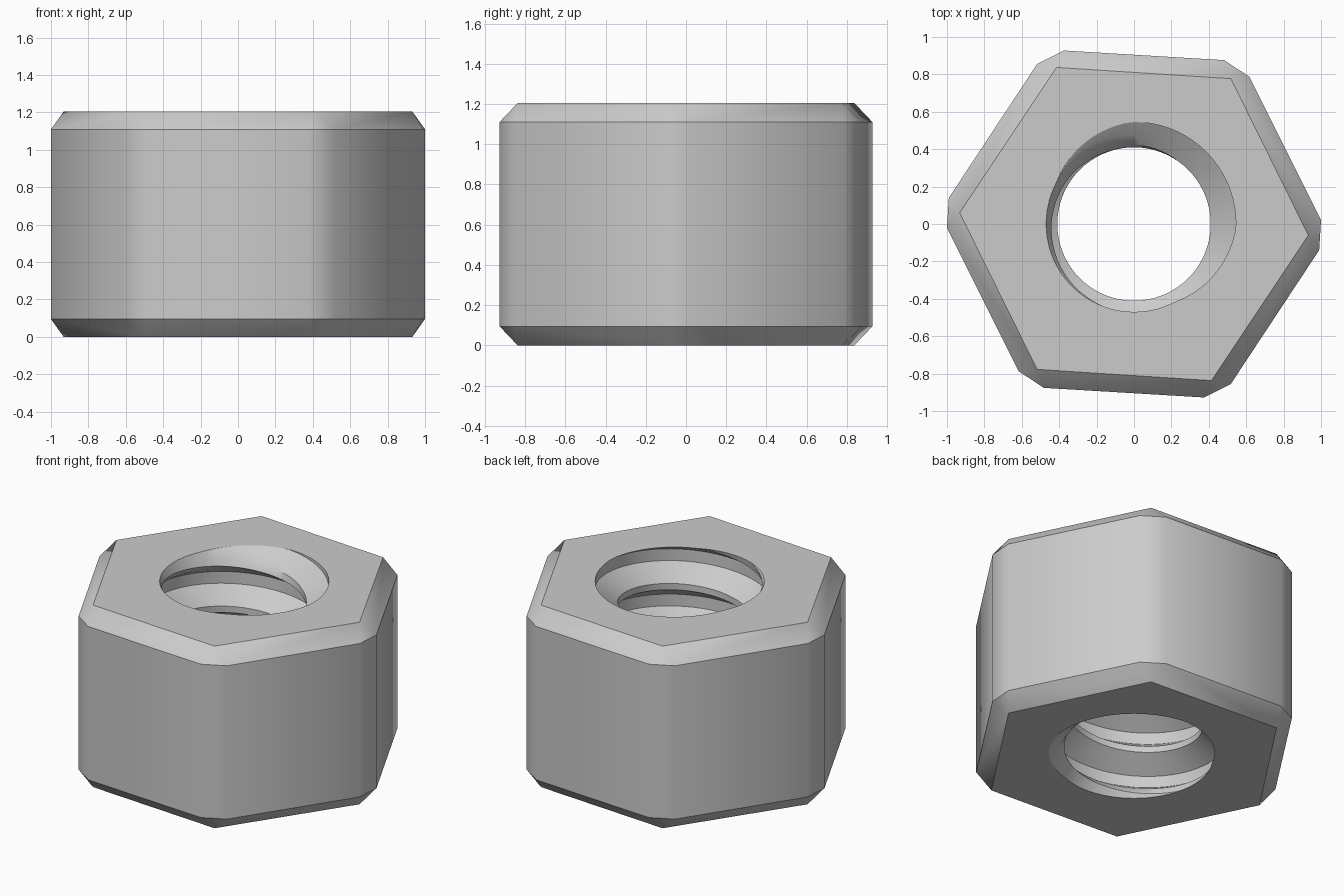
import bpy
import bmesh
from math import cos, sin, tau, radians

if "Cube" in bpy.data.objects:
    bpy.data.objects.remove(bpy.data.objects["Cube"], do_unlink=True)

HEIGHT, CHAMFER = 1.205, 0.095
MINOR, MAJOR, PITCH = 0.41, 0.545, 0.30
STEPS = 72
CREST_ANGLE = radians(225)      # where the crest runs out at the top

steel = bpy.data.materials.new("steel_grey")
steel.use_nodes = True
steel.diffuse_color = (0.6, 0.6, 0.6, 1)
steel.node_tree.nodes["Principled BSDF"].inputs["Base Color"].default_value = (0.6, 0.6, 0.6, 1)

bm = bmesh.new()


def hex_ring(points, z):
    """Repeat the given corner points six times around the axis."""
    ring = []
    for k in range(6):
        c, s = cos(k * tau / 6), sin(k * tau / 6)
        ring += [bm.verts.new((x * c - y * s, x * s + y * c, z)) for x, y in points]
    return ring


def bore_radius(z, angle):
    """Thread radius, with the crest fading out at both ends."""
    phase = (z - HEIGHT) / PITCH - (angle - CREST_ANGLE) / tau
    from_crest = abs(phase - round(phase))
    t = min(1, max(0, (from_crest - 0.07) / 0.30))
    r = MINOR + (MAJOR - MINOR) * t
    end = min(z, HEIGHT - z)
    return max(r, 0.47 - 0.06 * min(1, end / 0.12))


# Hexagonal body with clipped corners and chamfered rims
corner = [(0.99, -0.14), (1.0, 0.02)]
tip = [(0.932, -0.06)]
rings = [hex_ring(tip, 0), hex_ring(corner, CHAMFER),
         hex_ring(corner, HEIGHT - CHAMFER), hex_ring(tip, HEIGHT)]
low, high = rings[1], rings[2]
for k in range(12):
    n = (k + 1) % 12
    bm.faces.new((low[k], low[n], high[n], high[k]))
for tips, wide in ((rings[0], low), (rings[3], high)):
    for k in range(6):
        a, b, c = wide[2 * k], wide[2 * k + 1], wide[(2 * k + 2) % 12]
        bm.faces.new((a, b, tips[k]))
        bm.faces.new((b, c, tips[(k + 1) % 6], tips[k]))

# Helical thread, trimmed level at the top and bottom
rows = []
for turn in range(-6, 3):
    for offset in (-0.07, 0.07, 0.22, 0.37, 0.63, 0.78):
        row = []
        for i in range(STEPS + 1):
            angle = CREST_ANGLE + i * tau / STEPS
            z = HEIGHT + PITCH * (turn + offset + i / STEPS)
            z = min(HEIGHT, max(0, z))
            r = bore_radius(z, angle)
            row.append(bm.verts.new((r * cos(angle), r * sin(angle), z)))
        rows.append(row)
for a, b in zip(rows, rows[1:]):
    for i in range(STEPS):
        bm.faces.new((a[i], b[i], b[i + 1], a[i + 1]))
bmesh.ops.remove_doubles(bm, verts=bm.verts[:], dist=0.0005)
bmesh.ops.dissolve_degenerate(bm, edges=bm.edges[:], dist=0.0001)

# Flat end faces around the hole
for level in (0, HEIGHT):
    rim = [e for e in bm.edges if e.is_boundary
           and all(abs(v.co.z - level) < 0.001 for v in e.verts)]
    bmesh.ops.triangle_fill(bm, edges=rim, use_beauty=True)
bmesh.ops.recalc_face_normals(bm, faces=bm.faces[:])

mesh = bpy.data.meshes.new("hex_nut")
bm.to_mesh(mesh)
bm.free()
mesh.materials.append(steel)
nut = bpy.data.objects.new("hex_nut", mesh)
bpy.context.collection.objects.link(nut)
bpy.context.view_layer.objects.active = nut
nut.select_set(True)
bpy.ops.object.shade_smooth_by_angle(angle=radians(33))
